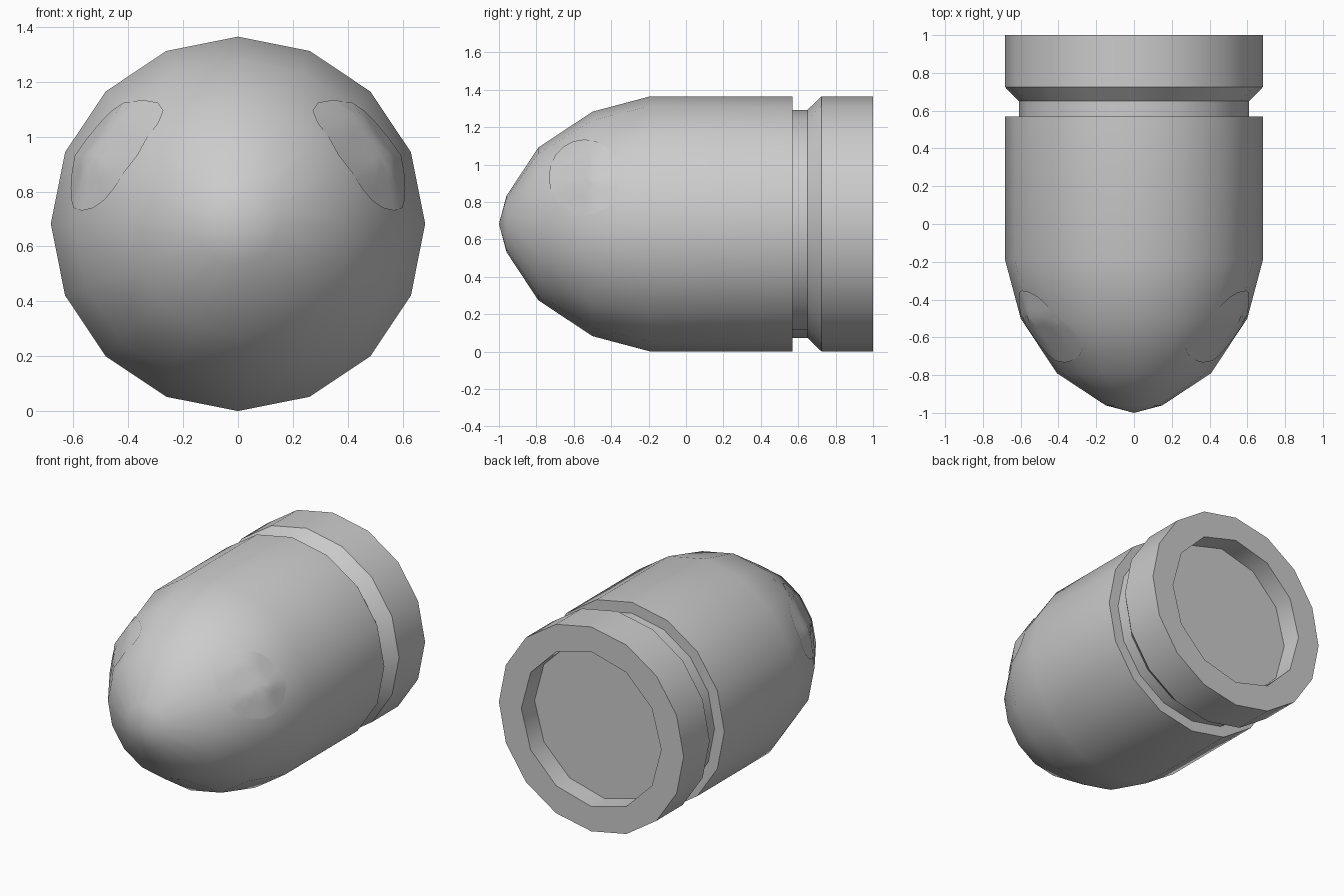
import bpy, bmesh, math

if "Cube" in bpy.data.objects:
    bpy.data.objects.remove(bpy.data.objects["Cube"])

R = 0.6825  # body radius, also height of the axis above ground


def ring(bm, y, r, sides):
    """Loop of vertices around the Y axis, first vertex at the top."""
    return [bm.verts.new((r * math.sin(i * math.tau / sides), y,
                          R + r * math.cos(i * math.tau / sides)))
            for i in range(sides)]


def bridge(bm, a, b):
    n = len(a)
    for i in range(n):
        bm.faces.new((a[i], a[(i + 1) % n], b[(i + 1) % n], b[i]))


def loop_edges(bm, loop):
    out = []
    for i, v in enumerate(loop):
        w = loop[(i + 1) % len(loop)]
        out.append(bm.edges.get((v, w)) or bm.edges.new((v, w)))
    return out


def finish(bm, name):
    bmesh.ops.recalc_face_normals(bm, faces=bm.faces[:])
    me = bpy.data.meshes.new(name)
    bm.to_mesh(me)
    bm.free()
    ob = bpy.data.objects.new(name, me)
    bpy.context.collection.objects.link(ob)
    bpy.ops.object.select_all(action='DESELECT')
    ob.select_set(True)
    bpy.context.view_layer.objects.active = ob
    bpy.ops.object.shade_smooth_by_angle(angle=math.radians(35))
    return ob


# Shell: rounded nose, straight body, groove and base band (y, radius)
profile = [(-0.96, 0.15), (-0.79, 0.408), (-0.50, 0.60), (-0.19, R),
           (0.57, R), (0.57, 0.61), (0.65, 0.61), (0.725, R), (1.0, R)]
bm = bmesh.new()
rings = [ring(bm, y, r, 16) for y, r in profile]
for a, b in zip(rings, rings[1:]):
    bridge(bm, a, b)
tip = bm.verts.new((0, -1, R))
for i in range(16):
    bm.faces.new((tip, rings[0][i], rings[0][(i + 1) % 16]))

# Twelve-sided recess in the base
mouth = ring(bm, 1.0, 0.517, 12)
floor = ring(bm, 0.86, 0.517, 12)
bridge(bm, mouth, floor)
bm.faces.new(floor)
bmesh.ops.triangle_fill(bm, use_beauty=True,
                        edges=loop_edges(bm, rings[-1]) + loop_edges(bm, mouth))
shell = finish(bm, "shell")

# Thin rounded patches hugging the sides of the nose
bm = bmesh.new()
centre = bm.verts.new((1, -0.54, 0.93))
prev = None
for k in (0.25, 0.5, 0.75, 1.0):
    cur = [bm.verts.new((1, -0.54 + 0.19 * k * math.cos(i * math.tau / 20),
                         0.93 + 0.20 * k * math.sin(i * math.tau / 20)))
           for i in range(20)]
    if prev:
        bridge(bm, prev, cur)
    else:
        for i in range(20):
            bm.faces.new((centre, cur[i], cur[(i + 1) % 20]))
    prev = cur
patch = finish(bm, "side_patches")
wrap = patch.modifiers.new("wrap", 'SHRINKWRAP')
wrap.target = shell
wrap.wrap_method = 'PROJECT'
wrap.wrap_mode = 'ABOVE_SURFACE'
wrap.use_project_x = True
wrap.use_negative_direction = True
wrap.use_positive_direction = False
wrap.offset = 0.006
patch.modifiers.new("mirror", 'MIRROR')
